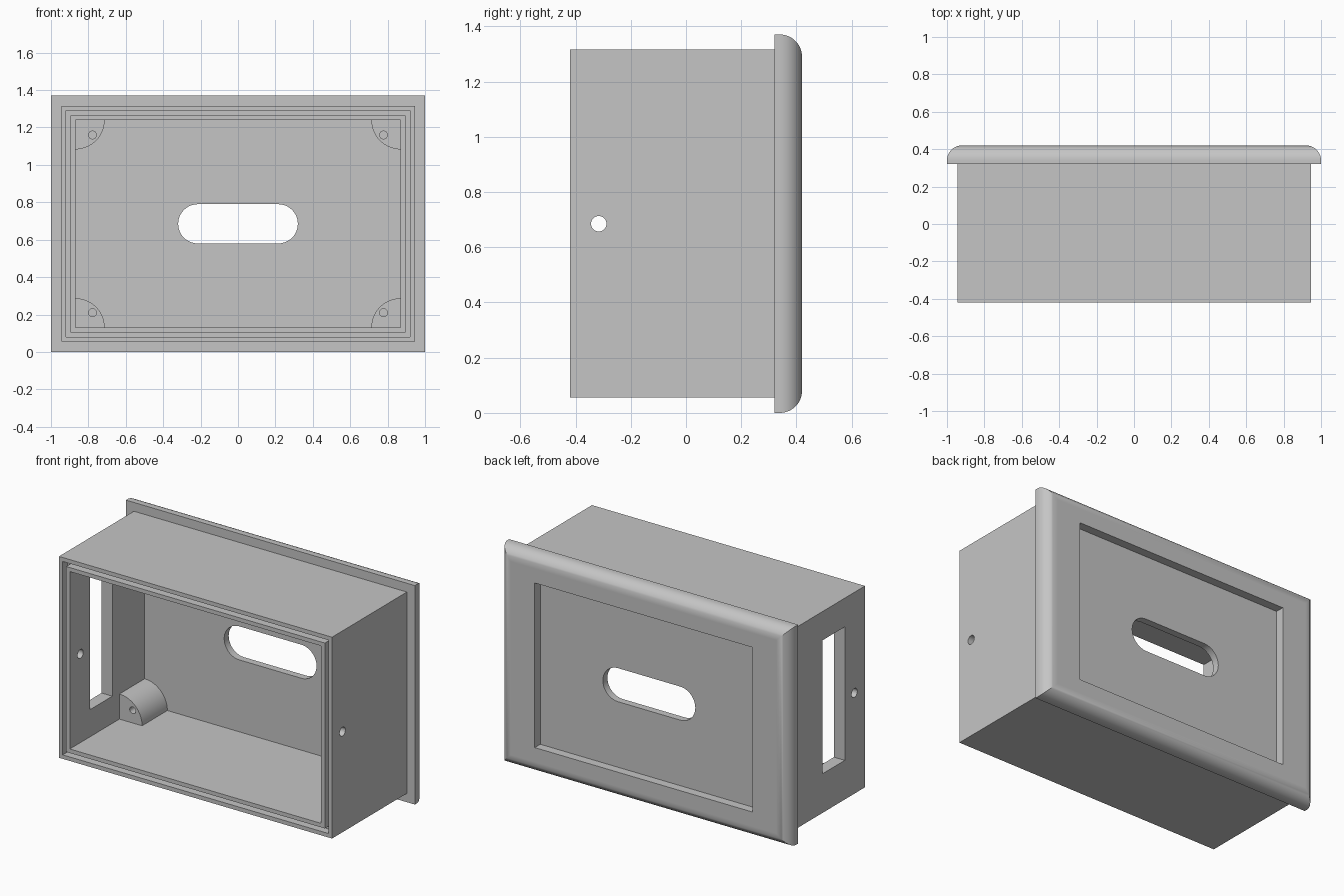
import bpy
import bmesh
from math import cos, sin, pi, radians
from mathutils import Matrix

if "Cube" in bpy.data.objects:
    bpy.data.objects.remove(bpy.data.objects["Cube"], do_unlink=True)

MID = 0.685          # height of the centre line
BACK, FRONT = 0.42, -0.42
WALL_X, WALL_Z = 0.87, 0.555   # half size of the cavity


def make_object(name, bm):
    bmesh.ops.recalc_face_normals(bm, faces=bm.faces)
    mesh = bpy.data.meshes.new(name)
    bm.to_mesh(mesh)
    bm.free()
    obj = bpy.data.objects.new(name, mesh)
    bpy.context.collection.objects.link(obj)
    return obj


def box(name, x0, x1, y0, y1, z0, z1, round_back=0):
    bm = bmesh.new()
    bmesh.ops.create_cube(bm, size=1)
    for v in bm.verts:
        v.co.x = x1 if v.co.x > 0 else x0
        v.co.y = y1 if v.co.y > 0 else y0
        v.co.z = z1 if v.co.z > 0 else z0
    if round_back:
        edges = [e for e in bm.edges if all(v.co.y == y1 for v in e.verts)]
        edges = [e for e in bm.edges if all(abs(v.co.y - y1) < 1e-5 for v in e.verts)]
        bmesh.ops.bevel(bm, geom=edges, offset=round_back, segments=12,
                        profile=0.5, affect='EDGES')
    return make_object(name, bm)


def centred_box(name, half_x, half_z, y0, y1, round_back=0):
    return box(name, -half_x, half_x, y0, y1, MID - half_z, MID + half_z, round_back)


def prism(name, outline, y0, y1):
    """Extrude an outline of (x, z) points along y."""
    bm = bmesh.new()
    face = bm.faces.new([bm.verts.new((x, y0, z)) for x, z in outline])
    new = bmesh.ops.extrude_face_region(bm, geom=[face])["geom"]
    verts = [g for g in new if isinstance(g, bmesh.types.BMVert)]
    bmesh.ops.translate(bm, verts=verts, vec=(0, y1 - y0, 0))
    return make_object(name, bm)


def arc(cx, cz, r, start, sweep, steps):
    return [(cx + r * cos(start + sweep * i / steps),
             cz + r * sin(start + sweep * i / steps)) for i in range(steps + 1)]


def cylinder(name, x, z, r, y0, y1, steps=32):
    return prism(name, arc(x, z, r, 0, 2 * pi, steps)[:-1], y0, y1)


def combine(target, tool, operation='DIFFERENCE'):
    mod = target.modifiers.new("cut", 'BOOLEAN')
    mod.operation, mod.solver, mod.object = operation, 'EXACT', tool
    bpy.context.view_layer.objects.active = target
    bpy.ops.object.modifier_apply(modifier=mod.name)
    bpy.data.objects.remove(tool, do_unlink=True)


# Outer body and the rounded faceplate behind it
case = centred_box("wall_box_case", 0.945, 0.63, FRONT, 0.36)
combine(case, centred_box("faceplate", 1.0, MID, 0.32, BACK, 0.08), 'UNION')

# Cavity, leaving a quarter-round post in each corner
corners = [(sx, sz) for sx in (-1, 1) for sz in (-1, 1)]
cavity = centred_box("cavity", WALL_X, WALL_Z, -0.6, 0.32)
for sx, sz in corners:
    combine(cavity, cylinder("corner_post", sx * WALL_X, MID + sz * WALL_Z,
                             0.157, 0.07, 0.5, 64))
combine(case, cavity)

# Seal groove around the open rim
groove = centred_box("seal_groove", 0.92, 0.605, -0.6, FRONT + 0.05)
combine(groove, centred_box("groove_core", 0.895, 0.58, -0.8, 0))
combine(case, groove)

# Screw holes in the posts
for sx, sz in corners:
    combine(case, cylinder("screw_hole", sx * 0.778, MID + sz * 0.475, 0.021, 0, 0.24))

# Recessed panel and its long rounded opening
combine(case, centred_box("panel_recess", 0.753, 0.515, 0.365, 0.6))
r = 0.105
stadium = arc(0.215, MID, r, -pi / 2, pi, 20) + arc(-0.215, MID, r, pi / 2, pi, 20)
combine(case, prism("panel_opening", stadium, 0.2, 0.6))

# Small hole through both side walls, made along y and turned to x
side_hole = cylinder("side_hole", 0, 0, 0.028, -1.5, 1.5)
side_hole.data.transform(Matrix.Translation((0, -0.316, MID)) @ Matrix.Rotation(pi / 2, 4, 'Z'))
combine(case, side_hole)

# Tall slot in one side wall
combine(case, box("side_slot", -1.2, -0.6, -0.22, 0, 0.30, 1.135))

# Material and shading
grey = bpy.data.materials.new("grey plastic")
grey.use_nodes = True
colour = (0.56, 0.56, 0.56, 1)
grey.diffuse_color = colour
grey.node_tree.nodes["Principled BSDF"].inputs["Base Color"].default_value = colour
case.data.materials.clear()
case.data.materials.append(grey)
for poly in case.data.polygons:
    poly.material_index = 0

bpy.ops.object.select_all(action='DESELECT')
case.select_set(True)
bpy.context.view_layer.objects.active = case
bpy.ops.object.shade_smooth_by_angle(angle=radians(30))
weighted = case.modifiers.new("weighted normals", 'WEIGHTED_NORMAL')
weighted.keep_sharp = True
